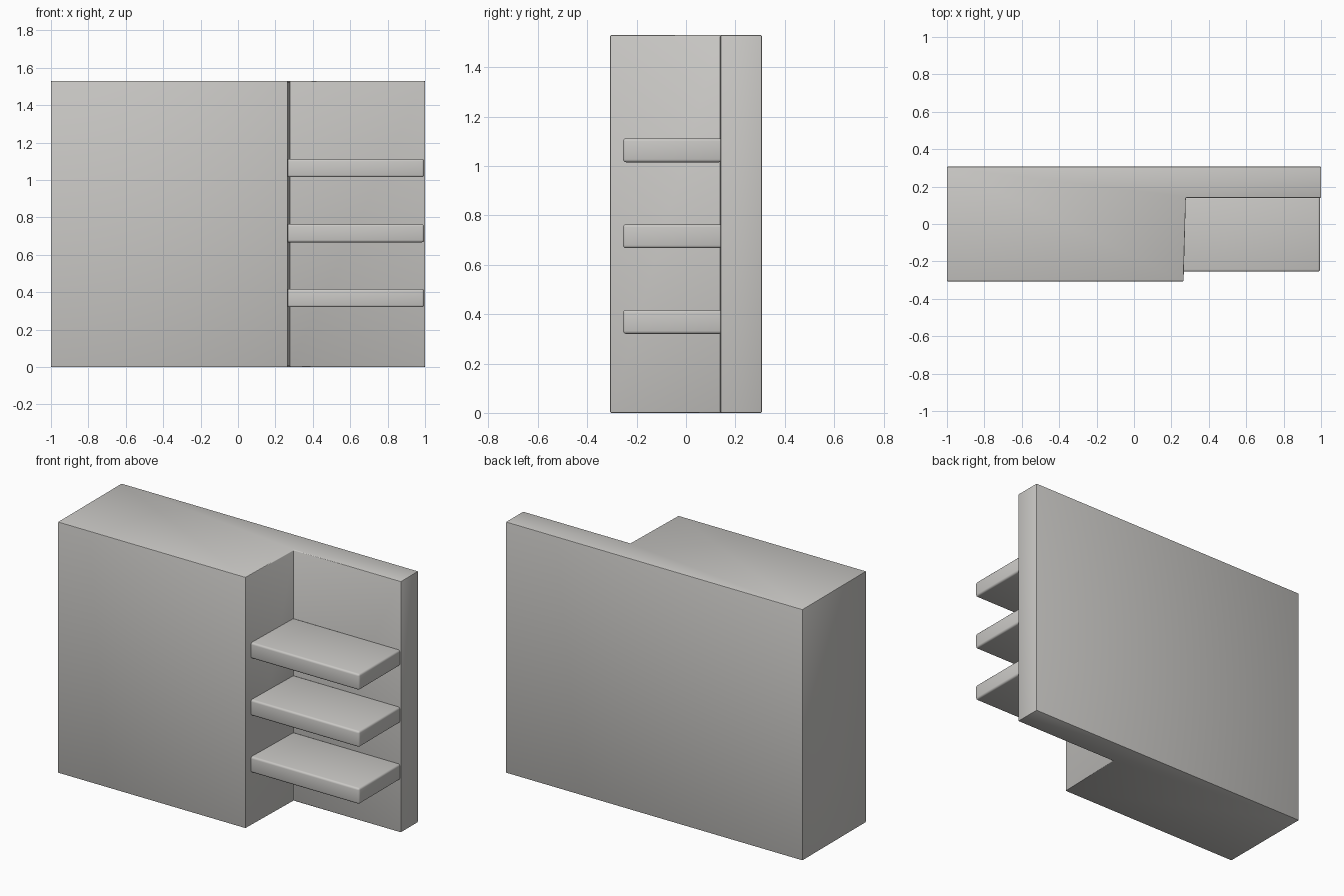
import bpy, bmesh

if "Cube" in bpy.data.objects:
    bpy.data.objects.remove(bpy.data.objects["Cube"])

grey = bpy.data.materials.new("warm_grey")
grey.diffuse_color = (0.59, 0.58, 0.56, 1)
grey.use_nodes = True
grey.node_tree.nodes["Principled BSDF"].inputs["Base Color"].default_value = grey.diffuse_color


def prism(name, outline, z0, z1, bevel, segments):
    """Extrude an xy outline from z0 to z1 and soften its edges."""
    mesh = bpy.data.meshes.new(name)
    bm = bmesh.new()
    face = bm.faces.new([bm.verts.new((x, y, z0)) for x, y in outline])
    up = bmesh.ops.extrude_face_region(bm, geom=[face])["geom"]
    bmesh.ops.translate(bm, vec=(0, 0, z1 - z0),
                        verts=[v for v in up if isinstance(v, bmesh.types.BMVert)])
    bmesh.ops.recalc_face_normals(bm, faces=bm.faces)
    bm.to_mesh(mesh)
    bm.free()
    mesh.materials.append(grey)
    obj = bpy.data.objects.new(name, mesh)
    bpy.context.collection.objects.link(obj)
    mod = obj.modifiers.new("soft_edges", 'BEVEL')
    mod.width = bevel
    mod.segments = segments
    bpy.ops.object.select_all(action='DESELECT')
    obj.select_set(True)
    bpy.context.view_layer.objects.active = obj
    bpy.ops.object.modifier_apply(modifier=mod.name)
    bpy.ops.object.shade_smooth_by_angle(angle=0.6)
    return obj


# Deep cabinet with a thin back panel, one L-shaped outline with a slightly slanted step
prism("cabinet_body",
      [(-1, -0.307), (0.265, -0.307), (0.277, 0.14), (1, 0.14), (1, 0.307), (-1, 0.307)],
      0, 1.53, 0.005, 2)

# Three open shelves, set into the step and the back panel
for i, z in enumerate((0.32, 0.667, 1.015)):
    prism(f"shelf_{i + 1}",
          [(0.255, -0.255), (0.995, -0.255), (0.995, 0.146), (0.255, 0.146)],
          z, z + 0.097, 0.012, 3)
